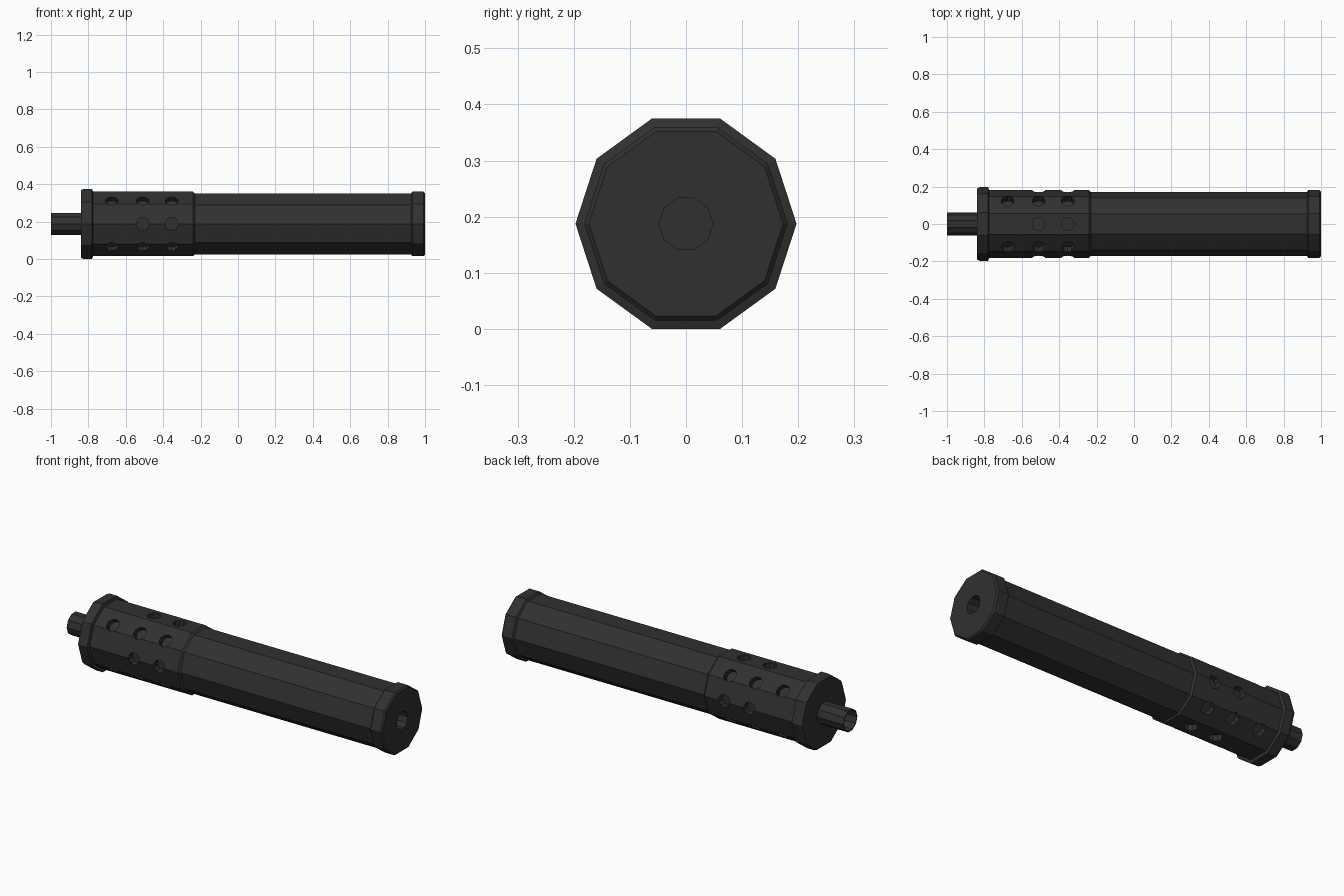
import bpy, bmesh
from math import cos, sin, pi
from mathutils import Matrix, Vector

if "Cube" in bpy.data.objects:
    bpy.data.objects.remove(bpy.data.objects["Cube"])

CZ = 0.1875   # height of the long axis
SIDES = 10

mat = bpy.data.materials.new("dark_metal")
mat.diffuse_color = (0.03, 0.03, 0.03, 1)
mat.use_nodes = True
mat.node_tree.nodes["Principled BSDF"].inputs["Base Color"].default_value = mat.diffuse_color


def finish(name, bm):
    bmesh.ops.recalc_face_normals(bm, faces=bm.faces[:])
    me = bpy.data.meshes.new(name)
    bm.to_mesh(me)
    bm.free()
    me.materials.append(mat)
    ob = bpy.data.objects.new(name, me)
    bpy.context.collection.objects.link(ob)
    return ob


def lathe(name, profile, cap_start=False, cap_end=False, loop=False):
    """Ten-sided turned part along x from (x, radius) points."""
    bm = bmesh.new()
    rings = [[bm.verts.new((x, r * cos(2 * pi * i / SIDES), CZ + r * sin(2 * pi * i / SIDES)))
              for i in range(SIDES)] for x, r in profile]
    pairs = list(zip(rings, rings[1:])) + ([(rings[-1], rings[0])] if loop else [])
    for a, b in pairs:
        for i in range(SIDES):
            j = (i + 1) % SIDES
            bm.faces.new((a[i], a[j], b[j], b[i]))
    if cap_start:
        bm.faces.new(rings[0])
    if cap_end:
        bm.faces.new(rings[-1])
    return finish(name, bm)


# Hollow threaded-end stub
lathe("mount_stub", [(-0.84, 0.061), (-1.0, 0.061), (-1.0, 0.056), (-0.84, 0.056)], loop=True)

# Rear collar with a slight taper
lathe("rear_collar", [(-0.84, 0.190), (-0.825, 0.197), (-0.78, 0.197), (-0.775, 0.181)],
      cap_start=True, cap_end=True)

# Perforated sleeve
sleeve = lathe("vented_sleeve", [(-0.78, 0.181), (-0.24, 0.181), (-0.23, 0.171)],
               cap_start=True, cap_end=True)

# Plain main tube
lathe("main_tube", [(-0.235, 0.171), (0.93, 0.171)])

# Front cap with blind bore
lathe("front_cap", [(0.925, 0.171), (0.932, 0.181), (0.992, 0.181), (1.0, 0.173),
                    (1.0, 0.048), (0.75, 0.048)], cap_end=True)

# Vent holes: eight rows, alternating two and three holes
bm = bmesh.new()
for k in range(8):
    a = k * pi / 4
    d = Vector((0, cos(a), sin(a)))
    for x in ([-0.51, -0.355] if k % 2 == 0 else [-0.675, -0.51, -0.355]):
        rot = Vector((0, 0, 1)).rotation_difference(d).to_matrix().to_4x4()
        m = Matrix.Translation(Vector((x, 0, CZ)) + d * 0.18) @ rot
        bmesh.ops.create_cone(bm, cap_ends=True, segments=10, radius1=0.035,
                              radius2=0.035, depth=0.08, matrix=m)
cutter = finish("vent_cutter", bm)
cutter.hide_render = True
mod = sleeve.modifiers.new("vents", 'BOOLEAN')
mod.operation = 'DIFFERENCE'
mod.solver = 'EXACT'
mod.object = cutter
bpy.context.view_layer.objects.active = sleeve
bpy.ops.object.modifier_apply(modifier=mod.name)
bpy.data.objects.remove(cutter)
